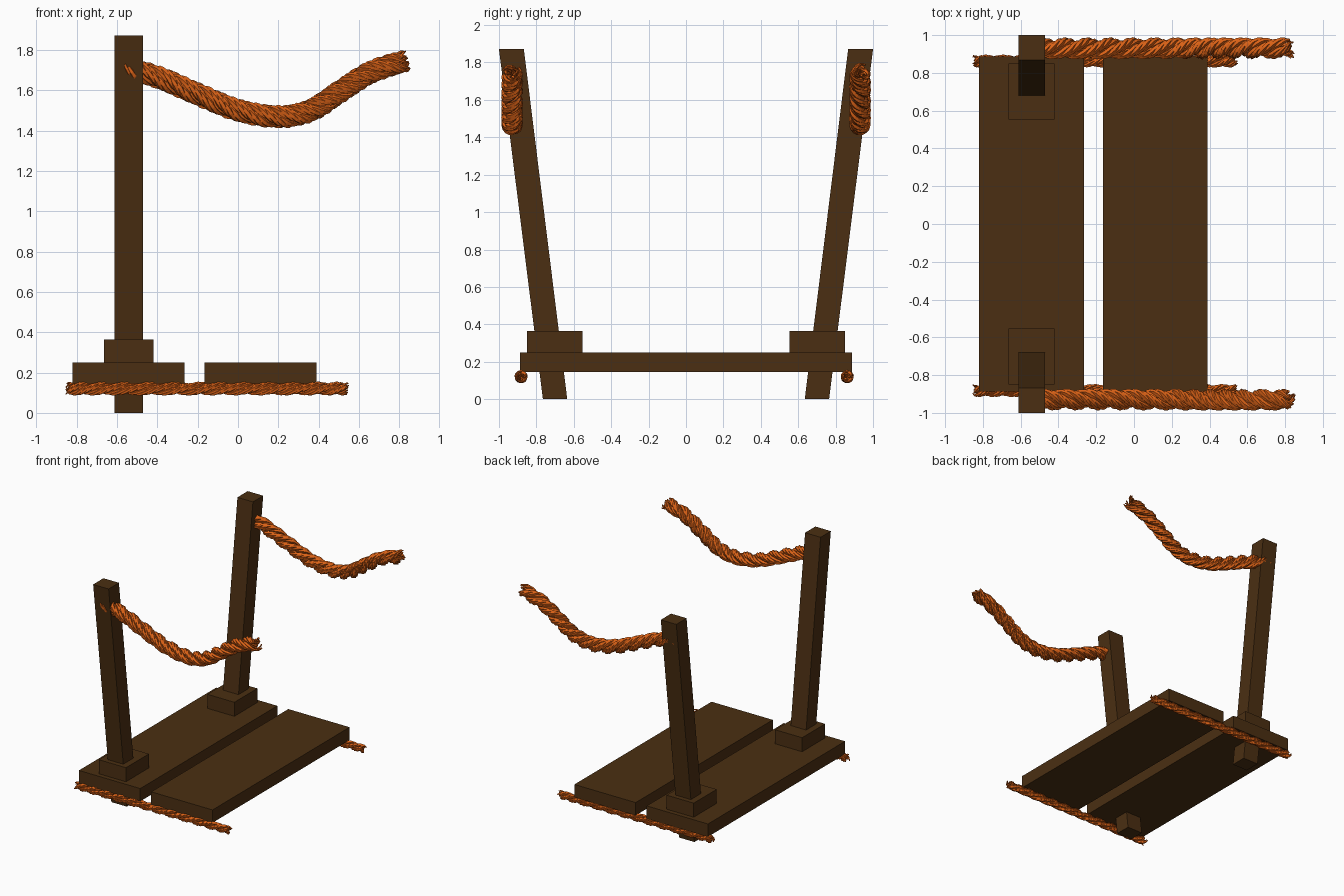
import bpy, bmesh, math, random
from mathutils import Vector

if "Cube" in bpy.data.objects:
    bpy.data.objects.remove(bpy.data.objects["Cube"])

random.seed(4)


def material(name, col):
    m = bpy.data.materials.new(name)
    m.diffuse_color = (*col, 1)
    m.use_nodes = True
    m.node_tree.nodes["Principled BSDF"].inputs["Base Color"].default_value = m.diffuse_color
    return m


WOOD = material("dark wood", (0.07, 0.028, 0.006))
ROPE = material("orange rope", (0.70, 0.12, 0.008))


def finish(name, bm, mat):
    bmesh.ops.recalc_face_normals(bm, faces=bm.faces)
    me = bpy.data.meshes.new(name)
    bm.to_mesh(me)
    bm.free()
    me.materials.append(mat)
    ob = bpy.data.objects.new(name, me)
    bpy.context.collection.objects.link(ob)
    return ob


def block(name, x, y, z, y_top=None):
    """Box from ranges; y_top gives the y range of a leaning top."""
    bm = bmesh.new()
    bmesh.ops.create_cube(bm, size=1)
    for v in bm.verts:
        i, j, k = (int(c > 0) for c in v.co)
        yy = y_top if (k and y_top) else y
        v.co = (x[i], yy[j], z[k])
    return finish(name, bm, WOOD)


def spline(pts, t):
    """Catmull-Rom point at t in 0..1."""
    n = len(pts) - 1
    i = min(int(t * n), n - 1)
    u = t * n - i
    a, b, c, d = (pts[max(0, min(n, i + k))] for k in (-1, 0, 1, 2))
    return 0.5 * (2 * b + (c - a) * u + (2 * a - 5 * b + 4 * c - d) * u * u
                  + (3 * b - a - 3 * c + d) * u ** 3)


def tube(bm, path, radii, sides=5):
    rings = []
    for i, p in enumerate(path):
        d = (path[min(i + 1, len(path) - 1)] - path[max(i - 1, 0)]).normalized()
        s = d.cross(Vector((0.13, 0.31, 0.94))).normalized()
        w = d.cross(s)
        rings.append([bm.verts.new(p + radii[i] * (s * math.cos(a) + w * math.sin(a)))
                      for a in (math.tau * k / sides for k in range(sides))])
    for r, q in zip(rings, rings[1:]):
        for k in range(sides):
            m = (k + 1) % sides
            bm.faces.new((r[k], r[m], q[m], q[k]))
    bm.faces.new(rings[0])
    bm.faces.new(rings[-1])


def rope(name, pts, radius, pitch, twist, steps):
    """Three twisted strands, each of four twisted fibres with frayed ends."""
    pts = [Vector(p) for p in pts]
    side = Vector((0, 1, 0))
    length = sum((b - a).length for a, b in zip(pts, pts[1:]))
    bm = bmesh.new()
    for strand in range(3):
        for fibre in range(4):
            t0, t1 = random.uniform(0, 0.03), 1 - random.uniform(0, 0.03)
            path, radii = [], []
            for i in range(steps + 1):
                t = t0 + (t1 - t0) * i / steps
                c = spline(pts, t)
                d = (spline(pts, min(t + .01, 1)) - spline(pts, max(t - .01, 0))).normalized()
                up = d.cross(side)
                end = max(0, 1 - min(t, 1 - t) * length / (radius * 1.6))
                a = twist * math.tau * t * length / pitch + strand * math.tau / 3
                b = a * 2.2 + fibre * math.tau / 4
                big = radius * 0.50 * (1 + 0.25 * end)
                small = radius * 0.29
                # cos on y, sin on the upward axis (up points to -z)
                path.append(c + side * (big * math.cos(a) + small * math.cos(b))
                            - up * -1 * (big * math.sin(a) + small * math.sin(b)))
                radii.append(radius * 0.25 * (1 - 0.75 * end))
            tube(bm, path, radii)
    return finish(name, bm, ROPE)


# Deck planks
block("rear_plank", (-0.82, -0.265), (-0.887, 0.887), (0.145, 0.25))
block("front_plank", (-0.165, 0.39), (-0.887, 0.887), (0.145, 0.25))

# Leaning posts, their collars and the sagging handrail ropes
SAG = [(-0.585, 1.715), (-0.40, 1.665), (-0.2, 1.58), (0.0, 1.50), (0.2, 1.468),
       (0.36, 1.50), (0.5, 1.59), (0.66, 1.69), (0.845, 1.75)]
for s, label in ((-1, "right"), (1, "left")):
    def span(a, b):
        return tuple(sorted((s * a, s * b)))
    block(label + "_post", (-0.612, -0.472), span(0.635, 0.765), (0, 1.872), span(0.867, 1.0))
    block(label + "_post_collar", (-0.665, -0.42), span(0.553, 0.85), (0.25, 0.365))
    rope(label + "_handrail_rope", [(x, s * 0.93, z) for x, z in SAG], 0.057, 0.34, -s, 110)

# Straight ropes under the plank ends
for y, label in ((-0.882, "right"), (0.862, "left")):
    rope(label + "_deck_rope", [(-0.855, y, 0.12), (-0.15, y, 0.12), (0.55, y, 0.12)],
         0.034, 0.32, -1, 110)
